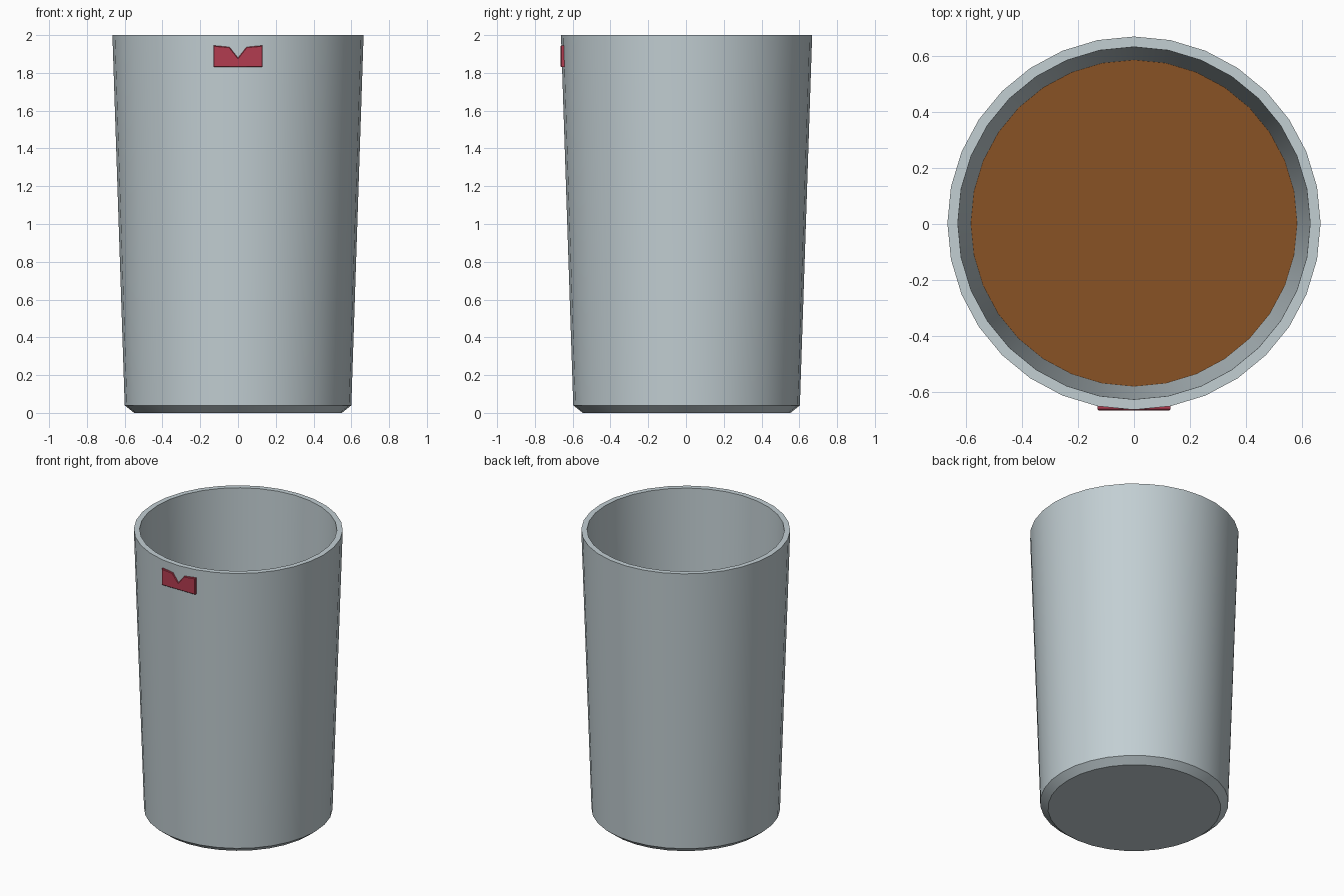
import bpy, bmesh, math

cube = bpy.data.objects.get("Cube")
if cube:
    bpy.data.objects.remove(cube, do_unlink=True)

SIDES = 32
CENTRE_Y = 0.003


def material(name, rgb):
    mat = bpy.data.materials.new(name)
    mat.use_nodes = True
    mat.diffuse_color = (*rgb, 1)
    mat.node_tree.nodes["Principled BSDF"].inputs["Base Color"].default_value = (*rgb, 1)
    return mat


def finish(name, bm, mat, smooth=False):
    bmesh.ops.recalc_face_normals(bm, faces=bm.faces)
    mesh = bpy.data.meshes.new(name)
    bm.to_mesh(mesh)
    bm.free()
    obj = bpy.data.objects.new(name, mesh)
    bpy.context.collection.objects.link(obj)
    mesh.materials.append(mat)
    if smooth:
        bpy.ops.object.select_all(action="DESELECT")
        obj.select_set(True)
        bpy.context.view_layer.objects.active = obj
        bpy.ops.object.shade_smooth_by_angle(angle=math.radians(30))
    return obj


def lathe(name, profile, mat, sides=SIDES):
    """Join rings of (radius, height) and cap the first and last ring."""
    bm = bmesh.new()
    angles = [math.tau * i / sides for i in range(sides)]
    rings = [[bm.verts.new((r * math.sin(a), CENTRE_Y - r * math.cos(a), z)) for a in angles]
             for r, z in profile]
    for low, high in zip(rings, rings[1:]):
        for i in range(sides):
            j = (i + 1) % sides
            bm.faces.new((low[i], low[j], high[j], high[i]))
    bm.faces.new(rings[0])
    if len(rings) > 1:
        bm.faces.new(rings[-1])
    return finish(name, bm, mat, smooth=True)


glaze = material("pale blue grey", (0.54, 0.62, 0.65))
brown = material("coffee brown", (0.25, 0.085, 0.018))
red = material("dark red", (0.45, 0.045, 0.08))

# Tapered cup: chamfered foot, outer wall, rim, inner wall and floor
lathe("cup", [(0.55, 0), (0.6, 0.04), (0.665, 2), (0.628, 2), (0.563, 0.06)], glaze)

# Drink surface inside the cup
lathe("drink", [(0.583, 0.62)], brown, sides=64)

# Notched tag on the front, its front edge slightly bevelled
half = [(0, 1.88), (0.045, 1.937), (0.13, 1.945), (0.13, 1.83)]
outline = half + [(-x, z) for x, z in reversed(half[1:])]
bm = bmesh.new()
front = bm.faces.new([bm.verts.new((x, -0.664, z)) for x, z in outline])
solid = bmesh.ops.extrude_face_region(bm, geom=[front])
for v in solid["geom"]:
    if isinstance(v, bmesh.types.BMVert):
        v.co.y += 0.024
if front.is_valid:
    rim = list(front.edges)
else:
    rim = [e for e in bm.edges if all(v.co.y < -0.66 for v in e.verts)]
bmesh.ops.bevel(bm, geom=rim, offset=0.004, segments=1, affect="EDGES")
finish("tag", bm, red)
